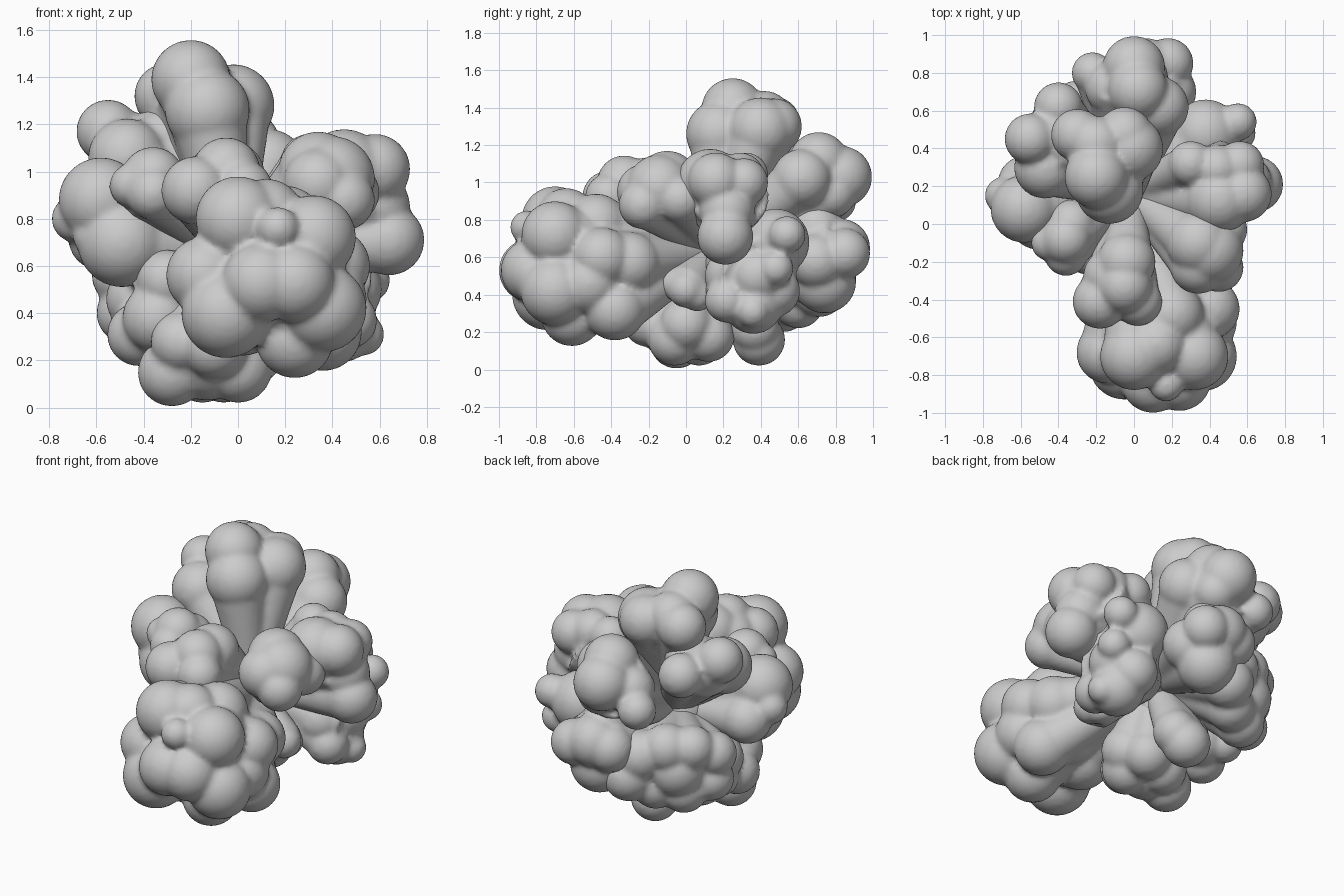
import bpy, bmesh
from mathutils import Vector, Matrix

CORE = Vector((-0.02, 0.16, 0.64))


def lump(bm, x, y, z, r):
    bmesh.ops.create_icosphere(bm, subdivisions=4, radius=r,
                               matrix=Matrix.Translation((x, y, z)))


def stem(bm, x, y, z, r):
    # flared stalk from the core out to one lump
    end = Vector((x, y, z))
    d = end - CORE
    if d.length < 0.3:
        return
    rot = d.to_track_quat('Z', 'Y').to_matrix().to_4x4()
    bmesh.ops.create_cone(bm, cap_ends=True, segments=32, radius1=0.07, radius2=r * 0.93,
                          depth=d.length, matrix=Matrix.Translation((CORE + end) / 2) @ rot)


def cluster(name, lumps):
    bm = bmesh.new()
    for s in lumps:
        lump(bm, *s)
        stem(bm, *s)
    # broad central stalk fills the grooves between the thin ones
    mid = sum((Vector(s[:3]) for s in lumps), Vector()) / len(lumps)
    spread = sum((Vector(s[:3]) - mid).length for s in lumps) / len(lumps)
    stem(bm, *mid, spread + 0.08)
    me = bpy.data.meshes.new(name)
    bm.to_mesh(me)
    bm.free()
    ob = bpy.data.objects.new(name, me)
    bpy.context.collection.objects.link(ob)
    # fuse the lumps into one skin with soft creases
    rm = ob.modifiers.new("fuse", 'REMESH')
    rm.mode = 'VOXEL'
    rm.voxel_size = 0.017
    rm.use_smooth_shade = True
    sm = ob.modifiers.new("soften", 'SMOOTH')
    sm.factor = 0.5
    sm.iterations = 4


# middle
cluster("core", [(-0.02, 0.18, 0.64, 0.19), (-0.08, 0.15, 0.5, 0.17),
                 (-0.12, 0.22, 0.68, 0.17), (0.08, 0.25, 0.66, 0.17)])

# large front cluster
cluster("front_cluster", [
    (0.0, -0.70, 0.80, 0.18), (0.17, -0.85, 0.76, 0.09), (0.32, -0.70, 0.72, 0.18),
    (0.24, -0.82, 0.53, 0.17), (0.10, -0.83, 0.53, 0.17), (-0.05, -0.74, 0.40, 0.19),
    (-0.14, -0.68, 0.56, 0.165), (0.36, -0.70, 0.42, 0.185), (0.24, -0.61, 0.29, 0.165),
    (0.40, -0.45, 0.60, 0.16), (0.36, -0.38, 0.32, 0.165), (0.20, -0.48, 0.77, 0.17),
    (0.34, -0.30, 0.57, 0.165), (0.02, -0.45, 0.40, 0.18), (0.0, -0.45, 0.65, 0.18),
    (0.18, -0.58, 0.55, 0.28), (0.12, -0.64, 0.81, 0.16), (0.38, -0.52, 0.46, 0.165),
    (0.22, -0.33, 0.42, 0.17)])

# top cluster
cluster("top_cluster", [
    (-0.20, 0.25, 1.39, 0.168), (-0.13, 0.18, 1.26, 0.18), (-0.02, 0.40, 1.28, 0.175),
    (-0.30, 0.47, 1.32, 0.14), (-0.15, 0.35, 1.25, 0.17), (-0.05, 0.47, 1.30, 0.15),
    (-0.2, 0.42, 1.34, 0.15)])

# upper back cluster
cluster("back_upper_cluster", [
    (0.0, 0.83, 1.03, 0.165), (0.02, 0.71, 1.11, 0.16), (-0.12, 0.72, 0.98, 0.14),
    (0.13, 0.62, 1.02, 0.16), (0.05, 0.78, 0.94, 0.13), (-0.22, 0.80, 0.90, 0.11)])

# lower back clusters
cluster("back_lower_cluster", [
    (0.06, 0.83, 0.65, 0.155), (0.08, 0.74, 0.47, 0.17), (-0.04, 0.81, 0.62, 0.14),
    (0.18, 0.85, 0.62, 0.135), (0.18, 0.70, 0.58, 0.15), (0.05, 0.70, 0.75, 0.14)])
cluster("back_left_cluster", [
    (-0.16, 0.68, 0.56, 0.15), (-0.10, 0.71, 0.43, 0.15), (-0.30, 0.62, 0.62, 0.14),
    (-0.42, 0.54, 0.62, 0.13), (-0.49, 0.42, 0.56, 0.13), (-0.47, 0.42, 0.40, 0.13),
    (-0.35, 0.52, 0.34, 0.14), (-0.33, 0.56, 0.48, 0.17), (-0.21, 0.60, 0.36, 0.14)])

# upper left cluster
cluster("left_upper_cluster", [
    (-0.47, 0.30, 1.06, 0.165), (-0.55, 0.45, 1.17, 0.135), (-0.45, 0.46, 1.10, 0.15),
    (-0.40, 0.62, 1.10, 0.13), (-0.33, 0.42, 1.12, 0.15)])

# left cluster
cluster("left_cluster", [
    (-0.58, 0.08, 0.88, 0.18), (-0.60, 0.04, 0.73, 0.10), (-0.69, 0.15, 0.80, 0.10),
    (-0.49, 0.05, 0.70, 0.19), (-0.58, 0.22, 0.72, 0.14)])

# small cluster between left and front
cluster("left_front_cluster", [
    (-0.36, -0.08, 0.97, 0.135), (-0.45, -0.10, 0.94, 0.095), (-0.36, -0.16, 0.91, 0.115),
    (-0.33, 0.0, 0.92, 0.13)])

# upper front cluster above the large one
cluster("front_upper_cluster", [
    (-0.04, -0.20, 0.98, 0.155), (-0.05, -0.33, 1.0, 0.145), (-0.18, -0.41, 0.92, 0.145),
    (0.02, -0.41, 0.92, 0.13), (-0.12, -0.28, 0.93, 0.15)])

# right front cluster
cluster("right_front_cluster", [
    (0.34, -0.10, 1.00, 0.17), (0.40, -0.14, 0.97, 0.18), (0.45, -0.23, 0.88, 0.13),
    (0.47, -0.03, 0.91, 0.13), (0.34, -0.22, 0.95, 0.15)])

# right cluster
cluster("right_cluster", [
    (0.58, 0.16, 1.01, 0.15), (0.45, 0.13, 1.0, 0.18), (0.56, 0.31, 1.0, 0.13),
    (0.30, 0.32, 1.04, 0.12), (0.44, 0.29, 1.03, 0.13), (0.64, 0.21, 0.71, 0.15),
    (0.58, 0.22, 0.85, 0.15), (0.42, 0.2, 0.85, 0.16)])

# lower right cluster
cluster("right_lower_cluster", [
    (0.38, 0.48, 0.68, 0.18), (0.55, 0.48, 0.54, 0.095), (0.55, 0.54, 0.72, 0.10),
    (0.47, 0.22, 0.37, 0.12), (0.43, 0.36, 0.35, 0.16), (0.46, 0.38, 0.50, 0.15),
    (0.40, 0.25, 0.50, 0.15), (0.53, 0.36, 0.31, 0.09), (0.40, 0.47, 0.42, 0.14)])

# small inner right cluster
cluster("inner_right_cluster", [(0.32, 0.0, 0.43, 0.10), (0.26, -0.06, 0.46, 0.09),
                                (0.30, 0.06, 0.40, 0.09)])

# lower left cluster
cluster("left_lower_cluster", [
    (-0.42, 0.10, 0.31, 0.135), (-0.34, -0.02, 0.38, 0.15), (-0.42, 0.27, 0.46, 0.14),
    (-0.30, -0.04, 0.54, 0.13), (-0.32, 0.2, 0.36, 0.15), (-0.43, 0.28, 0.34, 0.11)])

# bottom clusters
cluster("bottom_cluster", [
    (-0.28, -0.05, 0.15, 0.145), (0.0, -0.06, 0.165, 0.145), (-0.15, 0.07, 0.16, 0.14),
    (-0.10, -0.20, 0.26, 0.14), (-0.24, -0.14, 0.28, 0.13), (0.0, 0.12, 0.18, 0.14),
    (-0.13, -0.04, 0.22, 0.19), (0.06, 0.0, 0.24, 0.14)])
cluster("bottom_back_cluster", [(-0.06, 0.39, 0.16, 0.14), (0.0, 0.37, 0.22, 0.13),
                                (-0.12, 0.32, 0.25, 0.13)])
